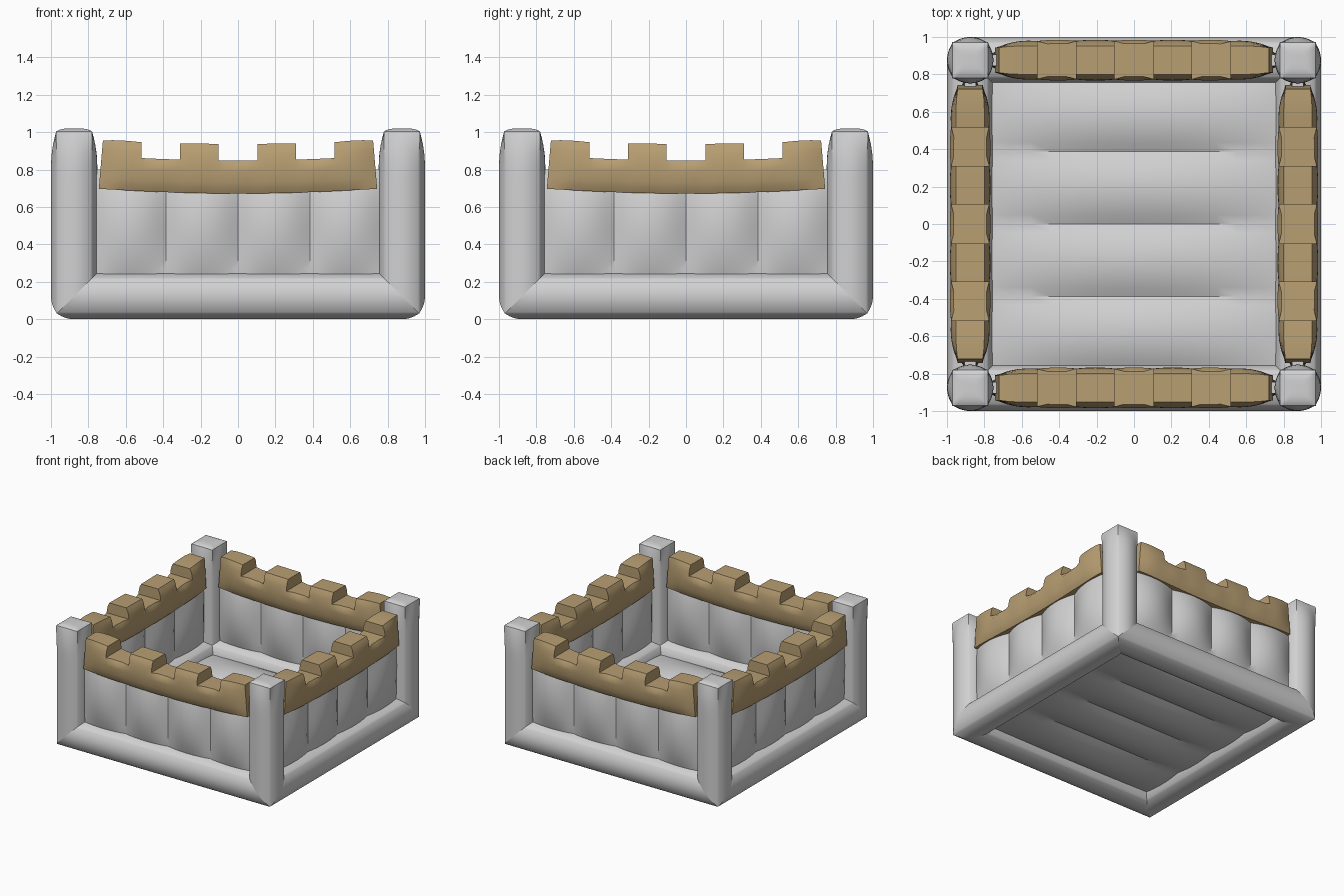
import bpy, bmesh, math
from mathutils import Matrix, Vector

if "Cube" in bpy.data.objects:
    bpy.data.objects.remove(bpy.data.objects["Cube"])

RADIUS = 0.124          # tube radius
AXIS = 1 - RADIUS       # distance of the tube axes from the centre


def material(name, rgb):
    m = bpy.data.materials.new(name)
    m.use_nodes = True
    m.diffuse_color = (*rgb, 1)
    m.node_tree.nodes["Principled BSDF"].inputs["Base Color"].default_value = (*rgb, 1)
    return m


GREY = material("pale grey vinyl", (0.64, 0.64, 0.64))
TAN = material("tan vinyl", (0.48, 0.345, 0.17))


def finish(bm, name, mat, matrix, angle=40):
    bm.transform(matrix)
    bmesh.ops.recalc_face_normals(bm, faces=bm.faces)
    me = bpy.data.meshes.new(name)
    bm.to_mesh(me)
    bm.free()
    me.materials.append(mat)
    ob = bpy.data.objects.new(name, me)
    bpy.context.collection.objects.link(ob)
    bpy.ops.object.select_all(action="DESELECT")
    ob.select_set(True)
    bpy.context.view_layer.objects.active = ob
    bpy.ops.object.shade_smooth_by_angle(angle=math.radians(angle))


def tube(name, length, square_top, matrix):
    """Inflated tube up z from the origin; ends are mitred, or pinched to a square cap."""
    bm = bmesh.new()
    bmesh.ops.create_cube(bm, size=2)
    bmesh.ops.subdivide_edges(bm, edges=bm.edges[:], cuts=15, use_grid_fill=True)
    for v in bm.verts:
        x, y, z = v.co
        w = math.copysign(1 - (1 - abs(z)) ** 1.7, z)
        reach = max(abs(x), abs(y))
        circle = reach / max(math.hypot(x, y), 1e-6)
        pinched = square_top and z > 0
        swell = math.sin(min(1, (1 - w) * length / 0.4) * math.pi / 2) if pinched else 1
        s = (0.77 + 0.23 * swell) * (1 + 0.86 * swell * (circle - 1)) * RADIUS
        x, y = x * s, y * s
        height = (w + 1) / 2 * length
        if pinched:
            height -= 0.016 * reach ** 4 * max(0, w) ** 8
        elif abs(z) > 0.999:
            height += math.copysign(min(abs(x), abs(y)), z)
        v.co = Vector((x, y, height))
    finish(bm, name, GREY, matrix)


def quilt(name, length, width, seam, puff, matrix):
    """Double-sided padded sheet in xy with four tubes divided by seams along y."""
    bm = bmesh.new()
    for side in (-1, 1):
        made = bmesh.ops.create_grid(bm, x_segments=32, y_segments=16, size=1)["verts"]
        for v in made:
            x, y = v.co.x, v.co.y
            u = ((x + 1) * 2) % 1 * 2 - 1
            swell = (1 - u * u) * (1 - y * y)
            v.co = Vector((x * length / 2, y * width / 2, side * (seam + puff * swell)))
    # close the rim between the two skins
    bmesh.ops.bridge_loops(bm, edges=[e for e in bm.edges if e.is_boundary])
    finish(bm, name, GREY, matrix, 30)


def battlement(name, matrix):
    """Crenellated padded band, standing in xz, with four merlons."""
    bm = bmesh.new()
    bmesh.ops.create_grid(bm, x_segments=28, y_segments=9, size=1)
    gaps = [f for f in bm.faces
            if int((f.calc_center_median().x + 1) * 3.5) % 2 and f.calc_center_median().y > 1 / 3]
    bmesh.ops.delete(bm, geom=gaps, context="FACES")
    front = set(bm.verts)
    bmesh.ops.extrude_face_region(bm, geom=bm.faces[:], use_keep_orig=True)
    for v in bm.verts:
        x, h = v.co.x, (v.co.y + 1) / 2
        column = (x + 1) * 3.5
        in_gap = int(column + 0.01) % 2 and 0.01 < column % 1 < 0.99
        arch = 1 - (2 * (column % 1) - 1) ** 2
        puff = max(0, math.sin(math.pi * h)) ** 0.6
        if in_gap and h > 0.6:
            puff = 0.35
        thick = 0.077 + (0.027 + 0.005 * arch) * puff * (1 - x ** 10) - 0.01 * x ** 12
        z = 0.672 + 0.265 * h + 0.025 * x * x
        z += 0.007 * (arch - 1) * x * x if h > 0.99 else 0
        reach = 0.722 + 0.022 * (1 - h) * x ** 8
        v.co = Vector((x * reach, -thick if v in front else thick, z))
    finish(bm, name, TAN, matrix)


# four identical sides, each turned about the centre
for i, side in enumerate(("front", "left", "back", "right")):
    turn = Matrix.Rotation(i * math.pi / 2, 4, "Z")
    place = lambda x, y, z: turn @ Matrix.Translation((x, y, z))
    tube(side + "_base_tube", 2 * AXIS, False,
         place(-AXIS, -AXIS, RADIUS) @ Matrix.Rotation(math.pi / 2, 4, "Y"))
    tube(side + "_corner_post", 1.02 - RADIUS, True, place(AXIS, -AXIS, RADIUS))
    quilt(side + "_wall", 1.54, 0.6, 0.03, 0.06,
          place(0, -AXIS, 0.5) @ Matrix.Rotation(math.pi / 2, 4, "X"))
    battlement(side + "_battlement", place(0, -AXIS, 0))

# padded floor, seams running across x
quilt("floor", 1.55, 1.76, 0.035, 0.055,
      Matrix.Translation((0, 0, 0.12)) @ Matrix.Rotation(math.pi / 2, 4, "Z"))
